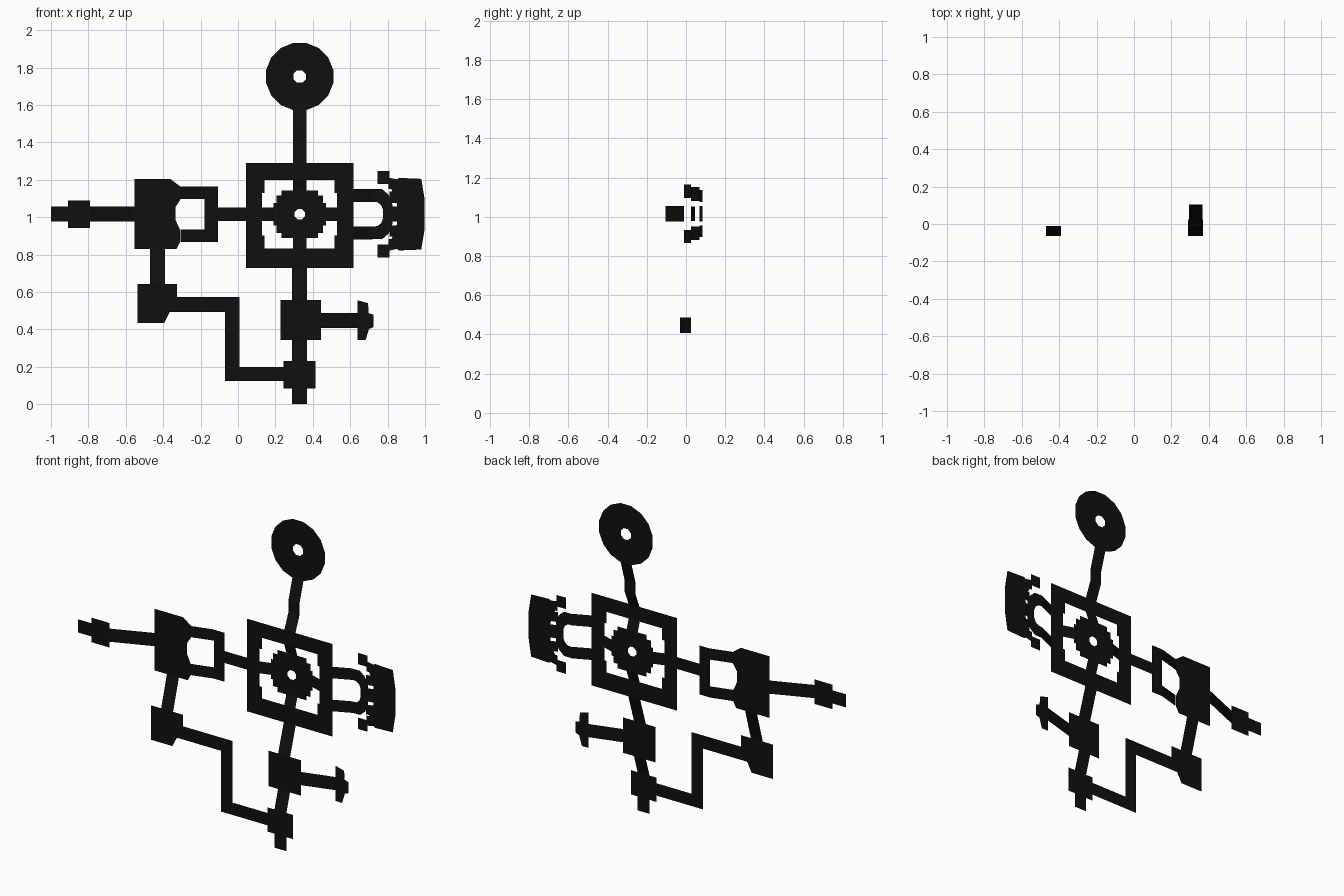
import bpy, bmesh, math
from mathutils import Vector

if "Cube" in bpy.data.objects:
    bpy.data.objects.remove(bpy.data.objects["Cube"])

mat = bpy.data.materials.new("near_black")
mat.diffuse_color = (0.005, 0.005, 0.005, 1)
mat.use_nodes = True
mat.node_tree.nodes["Principled BSDF"].inputs["Base Color"].default_value = mat.diffuse_color


def finish(name, bm):
    bm.normal_update()
    for f in bm.faces:
        if f.normal.y > 0:          # every sheet faces the front
            f.normal_flip()
    me = bpy.data.meshes.new(name)
    bm.to_mesh(me)
    bm.free()
    me.materials.append(mat)
    ob = bpy.data.objects.new(name, me)
    bpy.context.collection.objects.link(ob)
    return ob


def sheet(name, y, outline, *holes):
    """Flat floor piece at depth y, with optional holes; points are (x, z)."""
    bm = bmesh.new()
    edges = []
    for loop in (outline, *holes):
        vs = [bm.verts.new((x, y, z)) for x, z in loop]
        edges += [bm.edges.new((vs[i - 1], vs[i])) for i in range(len(vs))]
    bmesh.ops.triangle_fill(bm, use_beauty=True, edges=edges, normal=Vector((0, -1, 0)))
    return finish(name, bm)


def strip(name, axis, centre, stations, half=0.04):
    """Straight corridor along x or z; stations are (position, depth)."""
    bm = bmesh.new()
    prev = None
    for p, y in stations:
        if axis == 'x':
            row = [bm.verts.new((p, y, centre + s * half)) for s in (-1, 1)]
        else:
            row = [bm.verts.new((centre + s * half, y, p)) for s in (-1, 1)]
        if prev:
            bm.faces.new((prev[0], row[0], row[1], prev[1]))
        prev = row
    return finish(name, bm)


def rect(x0, x1, z0, z1):
    return [(x0, z0), (x1, z0), (x1, z1), (x0, z1)]


def ring(cx, cz, r, n):
    return [(cx + r * math.cos((i + .5) * math.tau / n),
             cz + r * math.sin((i + .5) * math.tau / n)) for i in range(n)]


def mirror_z(half, cz):
    """Close a top half outline with its reflection below cz."""
    return half + [(x, 2 * cz - z) for x, z in reversed(half)]


CX, CZ = 0.33, 1.016
LOW, MID, MAIN, HALL, HUB = -0.065, -0.03, -0.01, 0.025, 0.045
RIM, TOP = 0.07, 0.085

# Top disc and its stepped ramp
sheet("top_disc", 0.105, ring(CX, 1.752, 0.183, 16), ring(CX, 1.752, 0.036, 8))
strip("top_ramp", 'z', CX, [(1.285, HALL), (1.38, 0.065), (1.45, 0.065), (1.58, 0.105)], 0.037)

# Central square hall with notched inner edge
inner = mirror_z([(0.127, 1.13), (0.143, 1.13), (0.143, 1.2),
                  (0.517, 1.2), (0.517, 1.13), (0.53, 1.13)], CZ)
sheet("hall_floor", HALL, rect(0.042, 0.618, 0.727, 1.289), inner)

# Stepped central hub and four bridges
q = [(0.14, 0.06), (0.125, 0.06), (0.125, 0.1), (0.097, 0.1), (0.097, 0.127)]
right = q[::1]
hub = [(x, z) for x, z in right] + [(-x, z) for x, z in reversed(right)]
hub += [(-x, -z) for x, z in right] + [(x, -z) for x, z in reversed(right)]
sheet("hub_floor", HUB, [(CX + x, CZ + z) for x, z in hub], ring(CX, CZ, 0.03, 8))
strip("hub_bridge_left", 'x', CZ, [(0.127, HALL), (0.19, HUB)], 0.036)
strip("hub_bridge_right", 'x', CZ, [(0.47, HUB), (0.53, HALL)], 0.036)
strip("hub_bridge_top", 'z', CX, [(1.143, HUB), (1.2, HALL)], 0.037)
strip("hub_bridge_bottom", 'z', CX, [(0.832, HALL), (0.889, HUB)], 0.037)

# Column below the hall
strip("lower_ramp", 'z', CX, [(0.556, MID), (0.727, HALL)])
sheet("lower_room", MID, rect(0.227, 0.443, 0.343, 0.558))
strip("bottom_ramp", 'z', CX, [(0.23, LOW), (0.343, MID)])
sheet("bottom_room", LOW, rect(0.243, 0.415, 0.085, 0.232))
strip("bottom_stub", 'z', CX, [(0, LOW), (0.085, LOW)])

# Small side branch on the right
strip("side_ramp", 'x', 0.447, [(0.443, MID), (0.638, HALL)])
sheet("side_end", HALL, [(0.638, 0.556), (0.695, 0.54), (0.699, 0.487), (0.724, 0.478),
                         (0.724, 0.412), (0.7, 0.402), (0.682, 0.342), (0.638, 0.342)])

# Winding passage on the lower left
sheet("winding_passage", LOW,
      [(-0.325, 0.572), (0.008, 0.572), (0.008, 0.198), (0.243, 0.198), (0.243, 0.123),
       (-0.07, 0.123), (-0.07, 0.492), (-0.365, 0.492), (-0.395, 0.433), (-0.538, 0.433),
       (-0.538, 0.642), (-0.325, 0.642)])
strip("left_down_ramp", 'z', -0.43, [(0.642, LOW), (0.83, MAIN)])

# Left room with bowed edge, and the open annex beside it
sheet("left_room", MAIN,
      [(-0.553, 1.203), (-0.36, 1.203), (-0.307, 1.163), (-0.307, 1.096), (-0.334, 1.055),
       (-0.334, 0.985), (-0.31, 0.932), (-0.31, 0.866), (-0.33, 0.829), (-0.553, 0.829)])
for label, cz in (("top", 1.13), ("bottom", 0.9)):
    strip("annex_ramp_" + label, 'x', cz, [(-0.308, MAIN), (-0.18, HALL)], 0.034)
sheet("annex_bar", HALL, rect(-0.18, -0.107, 0.866, 1.163))
strip("annex_corridor", 'x', CZ, [(-0.107, HALL), (0.042, HALL)], 0.036)

# Far left corridor
strip("far_left_ramp", 'x', CZ, [(-0.79, -0.105), (-0.553, MAIN)])
sheet("far_left_block", -0.105, rect(-0.91, -0.79, 0.941, 1.09))
strip("far_left_tip", 'x', CZ, [(-1, -0.105), (-0.91, -0.105)])

# Right crescent, reached by two arms
for label, s in (("top", 1), ("bottom", -1)):
    strip("crescent_arm_" + label, 'x', CZ + s * 0.1, [(0.618, HALL), (0.72, RIM)], 0.035)
    strip("panel_link_" + label, 'x', CZ + s * 0.09, [(0.81, RIM), (0.87, TOP)], 0.03)
    # Corner lugs of the outer panel
    sheet("panel_lug_" + label, TOP,
          [(x, CZ + s * (z - CZ)) for x, z in
           [(0.745, 1.247), (0.81, 1.247), (0.81, 1.21), (0.86, 1.2), (0.86, 1.15),
            (0.805, 1.15), (0.805, 1.178), (0.745, 1.178)]])
strip("panel_link_middle", 'x', CZ, [(0.81, RIM), (0.87, TOP)])
sheet("crescent", RIM, mirror_z([(0.775, 1.04), (0.765, 1.065), (0.745, 1.08), (0.72, 1.082),
                                 (0.72, 1.15), (0.77, 1.15), (0.805, 1.12), (0.825, 1.07)], CZ))

# Outer right panel
sheet("outer_panel", TOP, mirror_z([(0.85, 1.07), (0.83, 1.13), (0.81, 1.17), (0.86, 1.21),
                                    (0.98, 1.205), (0.997, 1.1)], CZ))
